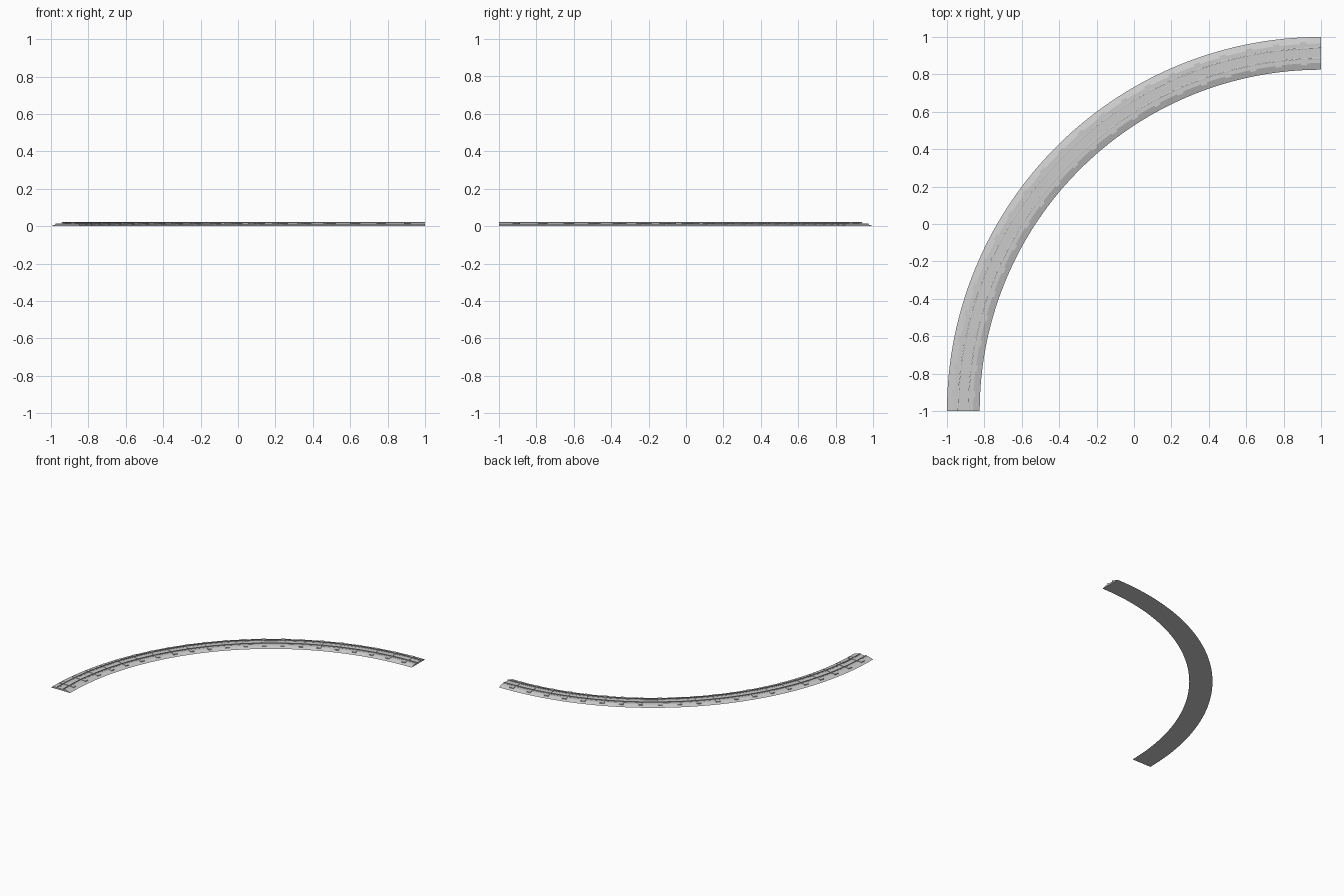
import bpy, bmesh
from math import radians, cos, sin

if "Cube" in bpy.data.objects:
    bpy.data.objects.remove(bpy.data.objects["Cube"])

CX, CY = 1.0, -1.0        # centre of the quarter-circle bend
R_MID = 1.9125            # radius of the track centreline
SEGMENTS = 63
SLEEPERS = 21


def polar(r, deg, z):
    a = radians(deg)
    return (CX + r * cos(a), CY + r * sin(a), z)


def sweep(name, profile, start, end, steps):
    """Sweep a closed (radius, z) profile around the bend and cap both ends."""
    bm = bmesh.new()
    rings = []
    for i in range(steps + 1):
        deg = start + (end - start) * i / steps
        rings.append([bm.verts.new(polar(r, deg, z)) for r, z in profile])
    n = len(profile)
    for a, b in zip(rings, rings[1:]):
        for j in range(n):
            k = (j + 1) % n
            bm.faces.new((a[j], a[k], b[k], b[j]))
    bm.faces.new(rings[0])
    bm.faces.new(rings[-1])
    bmesh.ops.recalc_face_normals(bm, faces=bm.faces)
    mesh = bpy.data.meshes.new(name)
    bm.to_mesh(mesh)
    bm.free()
    obj = bpy.data.objects.new(name, mesh)
    bpy.context.collection.objects.link(obj)
    bpy.ops.object.select_all(action='DESELECT')
    obj.select_set(True)
    bpy.context.view_layer.objects.active = obj
    bpy.ops.object.shade_smooth_by_angle(angle=radians(15))
    return obj


def mirrored(half, r):
    """Complete a half profile of (offset, z) points about radius r."""
    return [(r + x, z) for x, z in half] + [(r - x, z) for x, z in reversed(half)]


# Gravel bed with sloping shoulders
sweep("ballast_bed", mirrored([(0.0875, 0.0), (0.052, 0.0125)], R_MID), 90, 180, SEGMENTS)

# Two rails: foot, web and head
rail_half = [(0.0045, 0.0145), (0.0045, 0.0155), (0.001, 0.0165),
             (0.001, 0.0195), (0.0025, 0.0203), (0.0025, 0.022)]
for name, off in (("outer_rail", 0.0275), ("inner_rail", -0.0275)):
    sweep(name, mirrored(rail_half, R_MID + off), 90, 180, SEGMENTS)

# Sleepers spaced evenly along the bend
sleeper = mirrored([(0.0645, 0.006), (0.0645, 0.0142), (0.0625, 0.0152)], R_MID)
step = 4.22
half_width = 0.5
for i in range(SLEEPERS):
    mid = 135 + (i - (SLEEPERS - 1) / 2) * step
    sweep(f"sleeper_{i + 1}", sleeper, mid - half_width, mid + half_width, 1)
